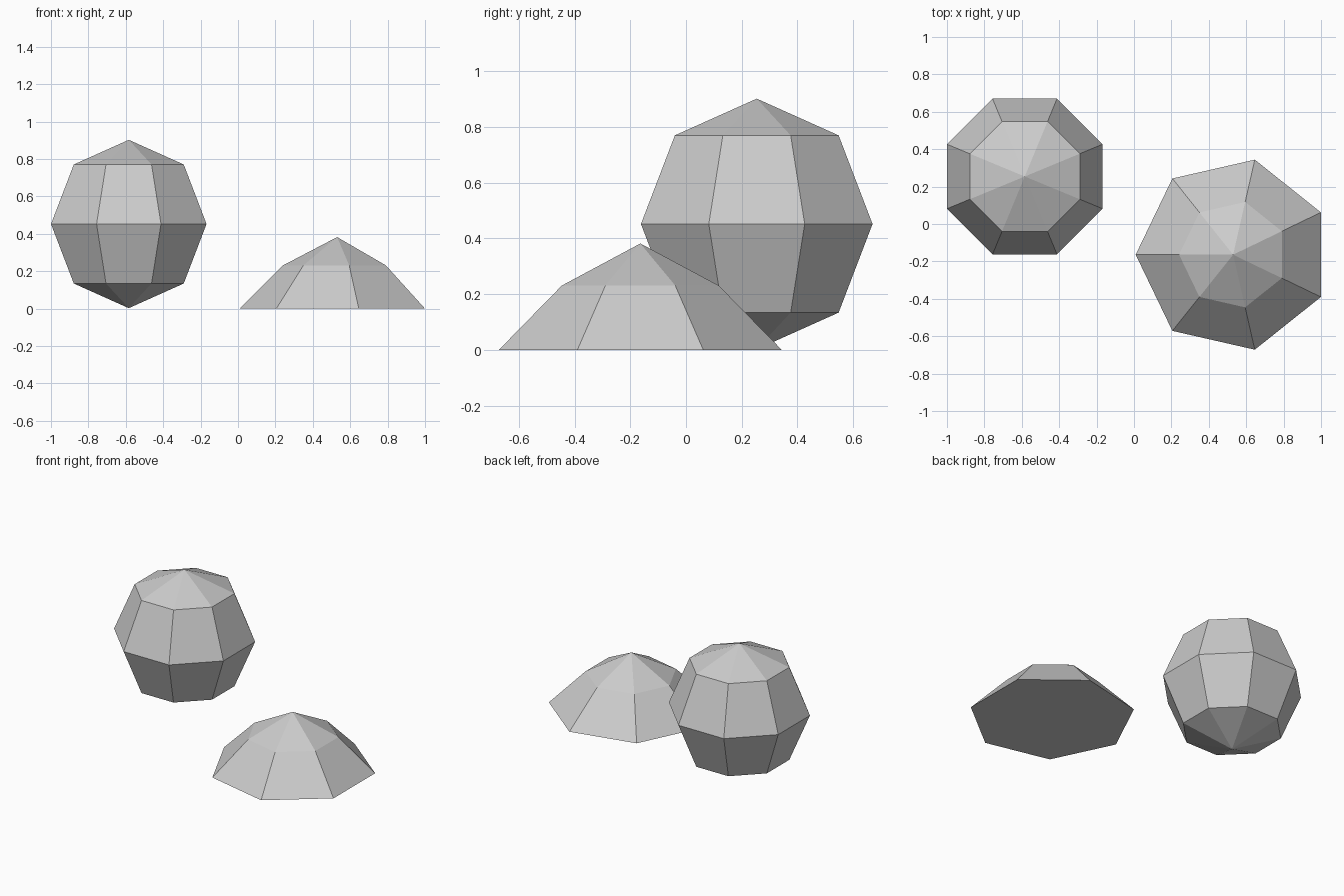
import bpy
import bmesh
import math

if "Cube" in bpy.data.objects:
    bpy.data.objects.remove(bpy.data.objects["Cube"])


def make_material(name, value):
    mat = bpy.data.materials.new(name)
    mat.diffuse_color = (value, value, value, 1.0)
    mat.use_nodes = True
    mat.node_tree.nodes["Principled BSDF"].inputs["Base Color"].default_value = mat.diffuse_color
    return mat


def lathe(name, centre, sides, start, profile, mat):
    """Faceted solid from (radius, z) rings, bottom to top; radius 0 is a pole."""
    bm = bmesh.new()
    rings = []
    for r, z in profile:
        count = sides if r > 0 else 1
        rings.append([bm.verts.new((r * math.cos(start + i * math.tau / sides),
                                    r * math.sin(start + i * math.tau / sides), z))
                      for i in range(count)])
    for low, high in zip(rings, rings[1:]):
        for i in range(sides):
            j = (i + 1) % sides
            if len(low) == 1:
                bm.faces.new((low[0], high[j], high[i]))
            elif len(high) == 1:
                bm.faces.new((low[i], low[j], high[0]))
            else:
                bm.faces.new((low[i], low[j], high[j], high[i]))
    if len(rings[0]) > 1:
        bm.faces.new(rings[0][::-1])
    bmesh.ops.recalc_face_normals(bm, faces=bm.faces)
    mesh = bpy.data.meshes.new(name)
    bm.to_mesh(mesh)
    bm.free()
    mesh.materials.append(mat)
    obj = bpy.data.objects.new(name, mesh)
    obj.location = centre
    bpy.context.collection.objects.link(obj)
    return obj


grey = make_material("light grey", 0.6)

# Eight-sided ball with four latitude bands
R = 0.45
ball = [(R * math.sin(k * math.pi / 4) if 0 < k < 4 else 0.0,
         -R * math.cos(k * math.pi / 4)) for k in range(5)]
lathe("faceted_ball", (-0.584, 0.254, 0.452), 8, math.pi / 8, ball, grey)

# Seven-sided mound with a closed flat base
mound = [(0.521, 0.0), (0.289, 0.231), (0.0, 0.382)]
lathe("faceted_mound", (0.53, -0.164, 0.0), 7, math.pi, mound, grey)
